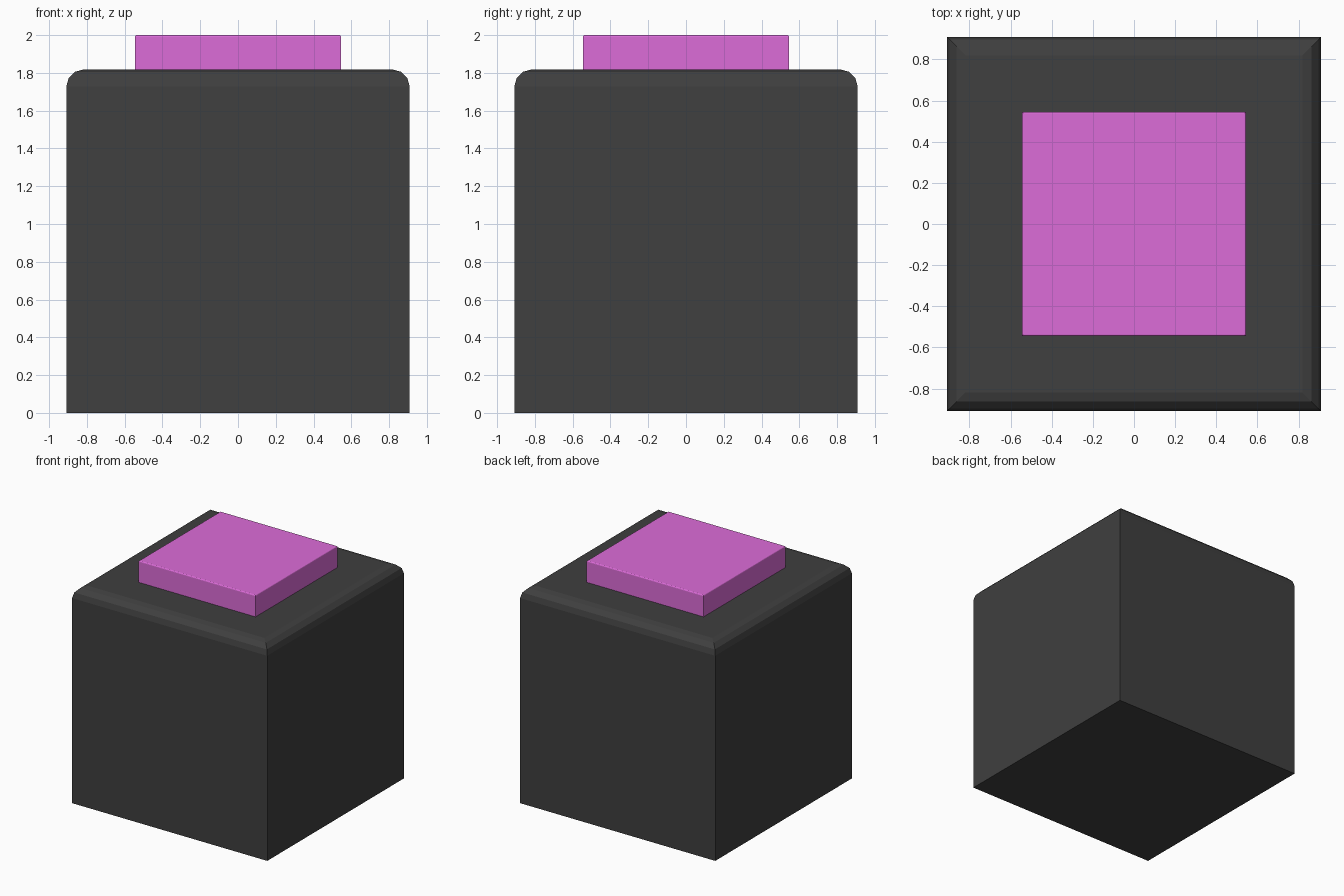
import bpy
import bmesh
from mathutils import Matrix

if "Cube" in bpy.data.objects:
    bpy.data.objects.remove(bpy.data.objects["Cube"])


def block(name, half, z0, z1, bevel, color):
    """Square block with only its top rim rounded."""
    bm = bmesh.new()
    size = Matrix.Diagonal((half * 2, half * 2, z1 - z0, 1))
    place = Matrix.Translation((0, 0, (z0 + z1) / 2))
    bmesh.ops.create_cube(bm, size=1, matrix=place @ size)
    rim = [e for e in bm.edges if all(v.co.z > z1 - 1e-4 for v in e.verts)]
    bmesh.ops.bevel(bm, geom=rim, offset=bevel, segments=3, profile=0.5,
                    affect='EDGES')
    mesh = bpy.data.meshes.new(name)
    bm.to_mesh(mesh)
    bm.free()
    mat = bpy.data.materials.new(name + "_color")
    mat.diffuse_color = color
    mat.use_nodes = True
    mat.node_tree.nodes["Principled BSDF"].inputs["Base Color"].default_value = mat.diffuse_color
    mesh.materials.append(mat)
    obj = bpy.data.objects.new(name, mesh)
    bpy.context.collection.objects.link(obj)
    return obj


# Dark housing with a rounded top rim
block("housing", 0.909, 0.0, 1.818, 0.091, (0.05, 0.05, 0.05, 1))

# Pink push button on top, with a very fine edge
block("button", 0.545, 1.818, 2.0, 0.009, (0.72, 0.15, 0.69, 1))
